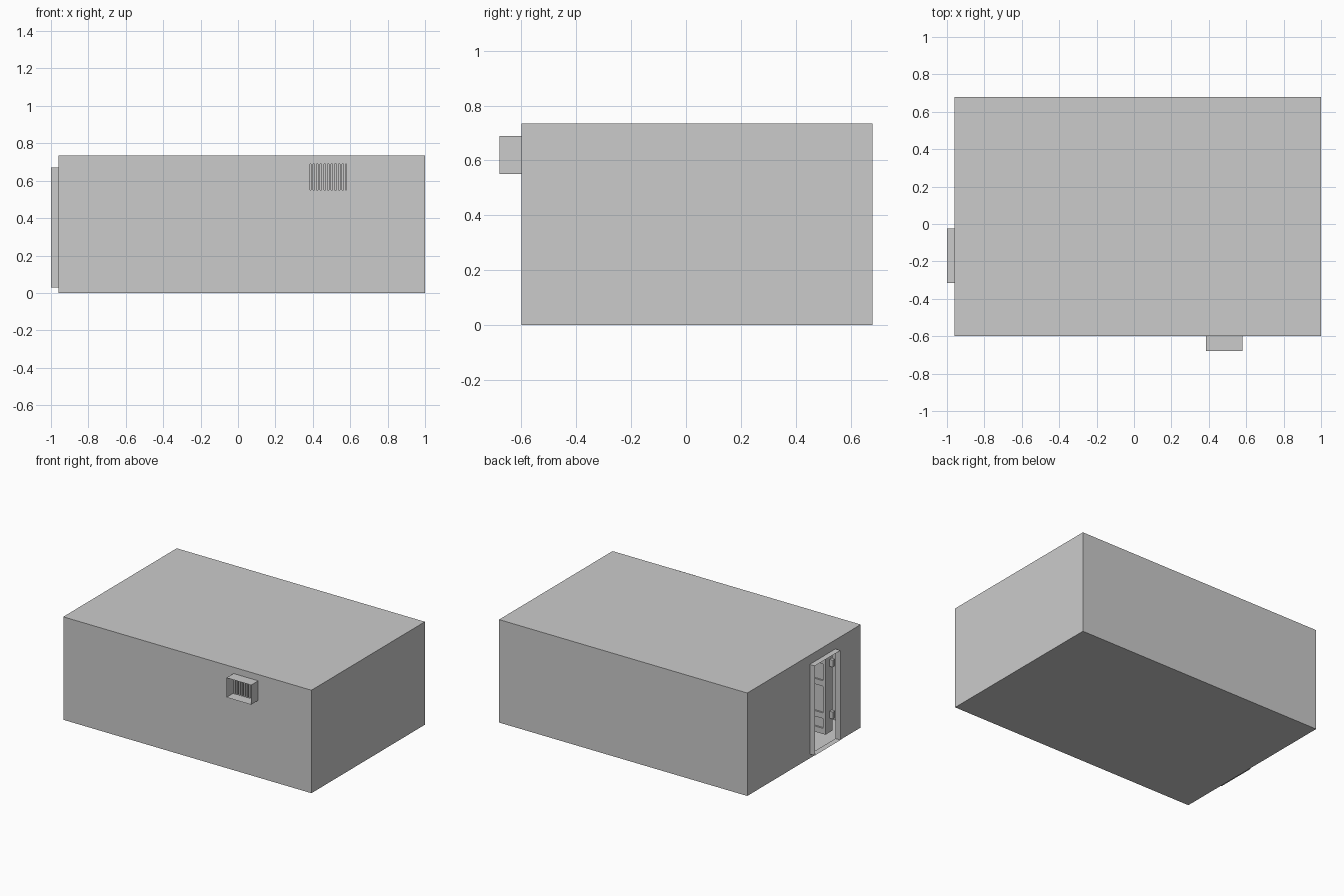
import bpy, bmesh
from mathutils import Vector

if "Cube" in bpy.data.objects:
    bpy.data.objects.remove(bpy.data.objects["Cube"])

X0, X1, Y0, Y1, Z1 = -0.96, 1.0, -0.60, 0.68, 0.735
DOOR = (-0.315, -0.025, 0.03, 0.67)    # y range, z range
VENT = (0.385, 0.58, 0.55, 0.69)       # x range, z range


def mesh_object(name, bm):
    bmesh.ops.remove_doubles(bm, verts=bm.verts, dist=1e-5)
    me = bpy.data.meshes.new(name)
    bm.to_mesh(me)
    bm.free()
    ob = bpy.data.objects.new(name, me)
    bpy.context.collection.objects.link(ob)
    return ob


def rect(bm, f, a0, a1, b0, b1, flip=False):
    """Rectangle in (a, b), placed in space by f(a, b)."""
    pts = [f(a0, b0), f(a1, b0), f(a1, b1), f(a0, b1)]
    bm.faces.new([bm.verts.new(p) for p in (reversed(pts) if flip else pts)])


def holed_wall(bm, f, a0, a1, b0, b1, hole, flip=False):
    h0, h1, k0, k1 = hole
    for r in ((a0, h0, b0, b1), (h1, a1, b0, b1), (h0, h1, b0, k0), (h0, h1, k1, b1)):
        rect(bm, f, *r, flip)


def sleeve(name, f, hole, d0, d1):
    """Thin open-ended rectangular tube from depth d0 to d1."""
    h0, h1, k0, k1 = hole
    bm = bmesh.new()
    ring = [(h0, k0), (h1, k0), (h1, k1), (h0, k1)]
    for p, q in zip(ring, ring[1:] + ring[:1]):
        bm.faces.new([bm.verts.new(f(d, *c)) for d, c in ((d0, p), (d0, q), (d1, q), (d1, p))])
    bmesh.ops.remove_doubles(bm, verts=bm.verts, dist=1e-5)
    bmesh.ops.recalc_face_normals(bm, faces=bm.faces)
    return mesh_object(name, bm)


def boxes(name, items):
    bm = bmesh.new()
    for lo, hi in items:
        vs = bmesh.ops.create_cube(bm, size=1)["verts"]
        lo, hi = Vector(lo), Vector(hi)
        bmesh.ops.scale(bm, vec=hi - lo, verts=vs)
        bmesh.ops.translate(bm, vec=(lo + hi) / 2, verts=vs)
    return mesh_object(name, bm)


# Hollow room shell, with a doorway on the left and a window in the front
bm = bmesh.new()
rect(bm, lambda x, y: (x, y, 0), X0, X1, Y0, Y1, True)
rect(bm, lambda x, y: (x, y, Z1), X0, X1, Y0, Y1)
rect(bm, lambda y, z: (X1, y, z), Y0, Y1, 0, Z1)
rect(bm, lambda x, z: (x, Y1, z), X0, X1, 0, Z1, True)
holed_wall(bm, lambda y, z: (X0, y, z), Y0, Y1, 0, Z1, DOOR, True)
holed_wall(bm, lambda x, z: (x, Y0, z), X0, X1, 0, Z1, VENT)
mesh_object("room_shell", bm)

# Thin projecting surrounds
sleeve("door_surround", lambda d, y, z: (d, y, z), DOOR, -1.0, X0)
sleeve("window_surround", lambda d, x, z: (x, d, z), VENT, -0.68, Y0)

# Vertical window bars
pitch = (VENT[1] - VENT[0]) / 10
boxes("window_bars", [
    ((VENT[0] + pitch * (i + 0.5) - 0.0055, Y0 - 0.006, VENT[2]),
     (VENT[0] + pitch * (i + 0.5) + 0.0055, Y0 + 0.006, VENT[3])) for i in range(10)])

# Door standing open into the room, with raised rails and stiles
dx0, dx1, dy0, dy1, dz0, dz1 = -0.935, -0.655, -0.315, -0.25, 0.08, 0.62
boxes("open_door", [((dx0, dy0, dz0), (dx1, dy1, dz1))])
rails = [((dx0, dy1, z), (dx1, dy1 + 0.012, z + 0.04)) for z in (dz0, 0.19, 0.42, dz1 - 0.04)]
stiles = [((x, dy1, dz0), (x + 0.02, dy1 + 0.012, dz1)) for x in (dx0, dx1 - 0.02)]
boxes("door_rails", rails + stiles)

# Hinges joining the door to the wall
boxes("door_hinges", [((X0, -0.31, z), (dx0, -0.285, z + 0.05)) for z in (0.18, 0.55)])
